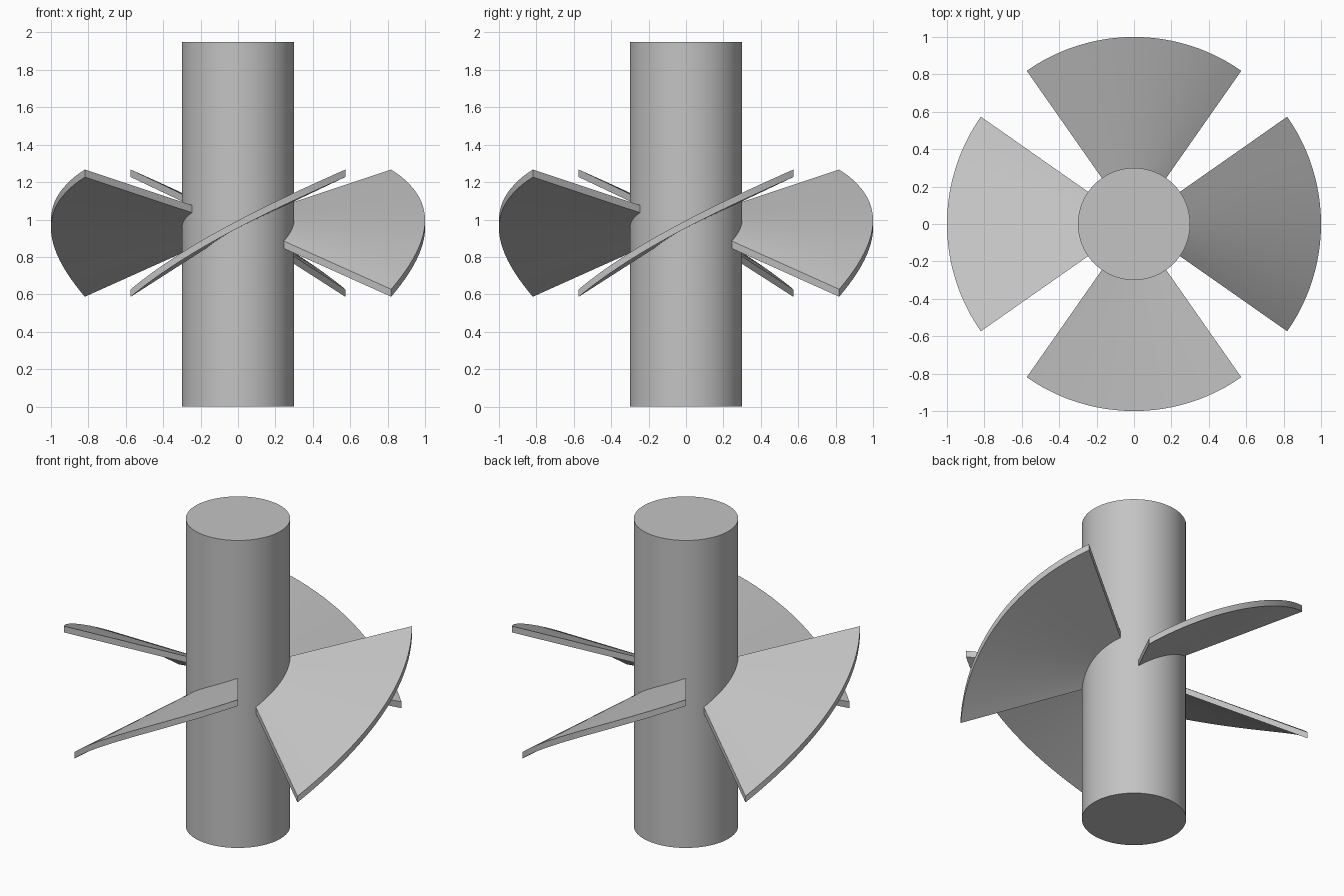
import bpy, bmesh, math

cube = bpy.data.objects.get("Cube")
if cube:
    bpy.data.objects.remove(cube, do_unlink=True)

HEIGHT = 1.95
HUB_R, TIP_R = 0.3, 1.0
HALF_ANGLE = math.radians(35)
THICK = 0.04
STEPS, RINGS = 24, 4

grey = bpy.data.materials.new("grey metal")
grey.use_nodes = True
grey.diffuse_color = (0.55, 0.55, 0.55, 1)
grey.node_tree.nodes["Principled BSDF"].inputs["Base Color"].default_value = grey.diffuse_color


def finish(obj):
    """Apply the material and smooth the curved faces."""
    obj.data.materials.append(grey)
    bpy.ops.object.select_all(action="DESELECT")
    obj.select_set(True)
    bpy.context.view_layer.objects.active = obj
    bpy.ops.object.shade_smooth_by_angle(angle=math.radians(30))


def blade_point(r, u, centre):
    """Point on the pitched, gently arched blade; u runs -1 to 1 across it."""
    a = centre + u * HALF_ANGLE
    z = HEIGHT / 2 + r * (0.32 * u - 0.048 * u * u)
    return r * math.cos(a), r * math.sin(a), z


def make_blade(name, centre):
    bm = bmesh.new()
    layers = []
    for dz in (-THICK / 2, THICK / 2):
        grid = []
        for i in range(RINGS + 1):
            r = HUB_R - 0.01 + (TIP_R - HUB_R + 0.01) * i / RINGS
            row = []
            for j in range(STEPS + 1):
                x, y, z = blade_point(r, 2 * j / STEPS - 1, centre)
                row.append(bm.verts.new((x, y, z + dz)))
            grid.append(row)
        layers.append(grid)
    low, top = layers
    # Upper and lower surfaces
    for i in range(RINGS):
        for j in range(STEPS):
            for g in layers:
                bm.faces.new((g[i][j], g[i + 1][j], g[i + 1][j + 1], g[i][j + 1]))
    # Root and rim walls
    for i in (0, RINGS):
        for j in range(STEPS):
            bm.faces.new((low[i][j], low[i][j + 1], top[i][j + 1], top[i][j]))
    # Leading and trailing walls
    for j in (0, STEPS):
        for i in range(RINGS):
            bm.faces.new((low[i][j], low[i + 1][j], top[i + 1][j], top[i][j]))
    bmesh.ops.recalc_face_normals(bm, faces=bm.faces)
    mesh = bpy.data.meshes.new(name)
    bm.to_mesh(mesh)
    bm.free()
    obj = bpy.data.objects.new(name, mesh)
    bpy.context.collection.objects.link(obj)
    finish(obj)


# Central shaft
bpy.ops.mesh.primitive_cylinder_add(vertices=64, radius=HUB_R, depth=HEIGHT,
                                    location=(0, 0, HEIGHT / 2))
shaft = bpy.context.object
shaft.name = "shaft"
finish(shaft)

# Four blades around the shaft
for k, side in enumerate(("left", "back", "right", "front")):
    make_blade(side + "_blade", k * math.pi / 2)
